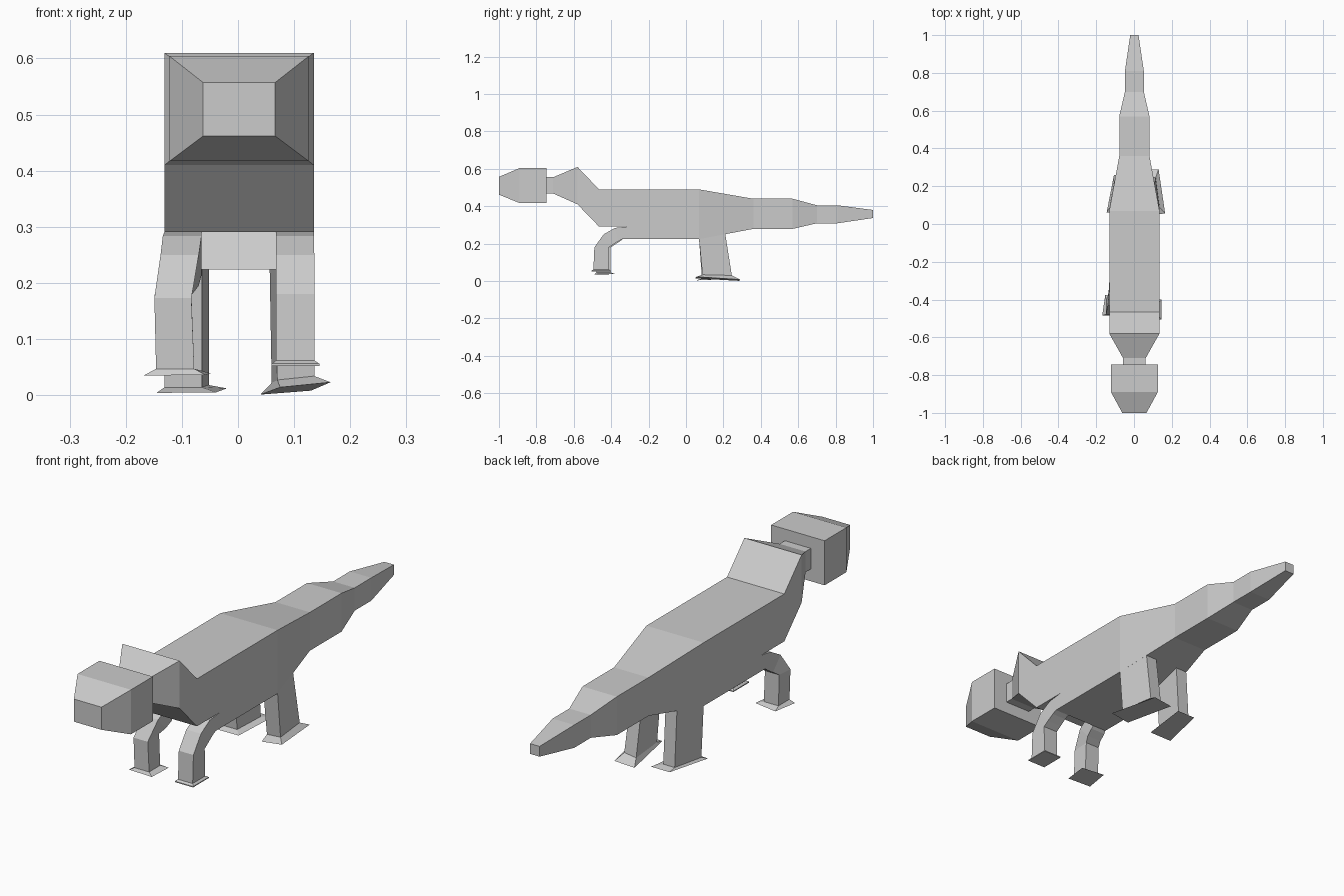
import bpy, bmesh

mat = bpy.data.materials.new("plain grey")
mat.diffuse_color = (0.6, 0.6, 0.6, 1)


def loft(name, rings):
    """Flat-faced skin through four-cornered rings, capped at both ends."""
    bm = bmesh.new()
    loops = [[bm.verts.new(p) for p in ring] for ring in rings]
    for a, b in zip(loops, loops[1:]):
        for i in range(4):
            j = (i + 1) % 4
            bm.faces.new((a[i], a[j], b[j], b[i]))
    bm.faces.new(loops[0])
    bm.faces.new(loops[-1])
    bmesh.ops.recalc_face_normals(bm, faces=bm.faces)
    me = bpy.data.meshes.new(name)
    bm.to_mesh(me)
    bm.free()
    me.materials.append(mat)
    ob = bpy.data.objects.new(name, me)
    bpy.context.collection.objects.link(ob)
    return ob


def section(w, yt, zt, yb, zb, c=0.002):
    """Cross-section of the trunk: half width, top y and z, bottom y and z."""
    return [(c - w, yt, zt), (c + w, yt, zt), (c + w, yb, zb), (c - w, yb, zb)]


def limb(x0, x1, front, back):
    """Cross-section of a leg between two x values; front and back are (y, z)."""
    return [(x0, *front), (x1, *front), (x1, *back), (x0, *back)]


# Head, neck, collar, trunk and tail in one skin
loft("body", [
    section(0.064, -1.0, 0.557, -1.0, 0.462),
    section(0.124, -0.89, 0.604, -0.89, 0.417),
    section(0.124, -0.745, 0.604, -0.745, 0.417),
    section(0.060, -0.745, 0.555, -0.745, 0.468),
    section(0.060, -0.71, 0.555, -0.71, 0.468),
    section(0.133, -0.58, 0.610, -0.58, 0.410),
    section(0.133, -0.465, 0.490, -0.465, 0.291),
    section(0.133, -0.31, 0.490, -0.31, 0.291),
    section(0.133, -0.10, 0.490, -0.34, 0.224),
    section(0.133, 0.07, 0.490, 0.07, 0.224),
    section(0.080, 0.36, 0.440, 0.36, 0.279),
    section(0.080, 0.57, 0.440, 0.57, 0.279),
    section(0.050, 0.70, 0.405, 0.70, 0.309),
    section(0.050, 0.81, 0.405, 0.81, 0.309),
    section(0.022, 1.0, 0.380, 1.0, 0.337),
])

# Front legs, each ending in a thin flared foot
loft("front_leg_right", [
    limb(0.068, 0.135, (-0.31, 0.291), (-0.34, 0.224)),
    limb(0.068, 0.135, (-0.38, 0.284), (-0.36, 0.214)),
    limb(0.068, 0.136, (-0.44, 0.250), (-0.39, 0.195)),
    limb(0.068, 0.136, (-0.49, 0.180), (-0.415, 0.178)),
    limb(0.068, 0.136, (-0.495, 0.062), (-0.412, 0.062)),
    limb(0.060, 0.145, (-0.505, 0.056), (-0.400, 0.056)),
    limb(0.060, 0.145, (-0.505, 0.052), (-0.400, 0.052)),
])
loft("front_leg_left", [
    limb(-0.131, -0.065, (-0.31, 0.291), (-0.34, 0.224)),
    limb(-0.134, -0.065, (-0.37, 0.284), (-0.35, 0.214)),
    limb(-0.138, -0.070, (-0.43, 0.250), (-0.38, 0.195)),
    limb(-0.149, -0.083, (-0.48, 0.173), (-0.405, 0.178)),
    limb(-0.146, -0.078, (-0.478, 0.047), (-0.405, 0.047)),
    [(-0.168, -0.483, 0.035), (-0.058, -0.49, 0.036),
     (-0.049, -0.39, 0.039), (-0.152, -0.375, 0.037)],
])

# Hind legs, dropping from the hips to splayed feet
loft("hind_leg_right", [
    [(0.068, 0.07, 0.224), (0.135, 0.07, 0.224),
     (0.109, 0.21, 0.251), (0.056, 0.21, 0.251)],
    [(0.070, 0.092, 0.027), (0.136, 0.088, 0.034),
     (0.115, 0.245, 0.030), (0.060, 0.245, 0.022)],
    [(0.075, 0.05, 0.014), (0.165, 0.055, 0.023),
     (0.130, 0.29, 0.008), (0.040, 0.285, 0.001)],
])
loft("hind_leg_left", [
    [(-0.131, 0.07, 0.224), (-0.064, 0.07, 0.224),
     (-0.052, 0.21, 0.251), (-0.105, 0.21, 0.251)],
    [(-0.131, 0.085, 0.014), (-0.064, 0.085, 0.014),
     (-0.052, 0.225, 0.018), (-0.105, 0.225, 0.018)],
    [(-0.145, 0.06, 0.004), (-0.039, 0.06, 0.005),
     (-0.020, 0.26, 0.012), (-0.106, 0.26, 0.012)],
])
